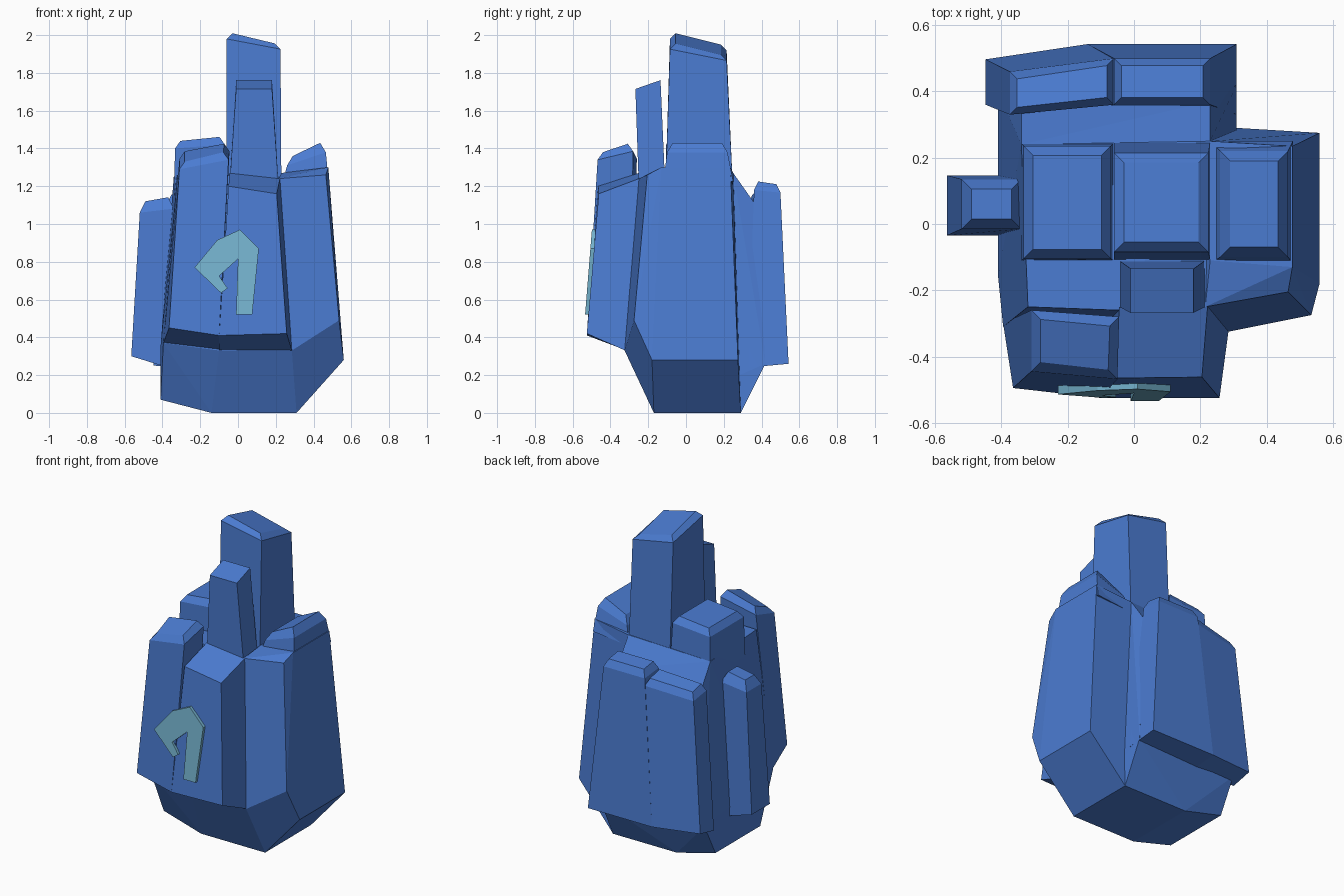
import bpy, bmesh, math
from mathutils import Vector


def material(name, rgb):
    m = bpy.data.materials.new(name)
    m.diffuse_color = (*rgb, 1)
    return m


BLUE = material("blue_stone", (0.07, 0.20, 0.64))
TEAL = material("teal_inlay", (0.18, 0.46, 0.63))


def finish(name, bm, mat):
    bmesh.ops.recalc_face_normals(bm, faces=bm.faces)
    me = bpy.data.meshes.new(name)
    bm.to_mesh(me)
    bm.free()
    me.materials.append(mat)
    ob = bpy.data.objects.new(name, me)
    bpy.context.collection.objects.link(ob)
    return ob


def hull(name, pts):
    """Faceted convex stone through the given corners."""
    bm = bmesh.new()
    for p in pts:
        bm.verts.new(p)
    res = bmesh.ops.convex_hull(bm, input=bm.verts)
    junk = [g for g in res["geom_interior"] if isinstance(g, bmesh.types.BMVert)]
    bmesh.ops.delete(bm, geom=junk, context='VERTS')
    bmesh.ops.dissolve_limit(bm, angle_limit=math.radians(3), verts=bm.verts, edges=bm.edges)
    return finish(name, bm, BLUE)


def column(name, bottom, shoulder, inset=0.03, rise=0.04):
    """Four-sided tapered column; the cap is the shoulder ring pulled in and raised."""
    c = sum((Vector(p) for p in shoulder), Vector()) / 4
    cap = [(x + math.copysign(inset, c.x - x), y + math.copysign(inset, c.y - y), z + rise)
           for x, y, z in shoulder]
    bm = bmesh.new()
    rings = [[bm.verts.new(p) for p in r]
             for r in ([bottom, shoulder, cap] if inset else [bottom, shoulder])]
    for a, b in zip(rings, rings[1:]):
        for i in range(4):
            j = (i + 1) % 4
            bm.faces.new((a[i], a[j], b[j], b[i]))
    bm.faces.new(rings[0][::-1])
    bm.faces.new(rings[-1])
    return finish(name, bm, BLUE)


def rect(x0, x1, y0, y1, z, sx=0.0, sy=0.0):
    """Rectangle at height z on its first corner, sloping along x and y."""
    return [(x, y, z + sx * (x - x0) + sy * (y - y0))
            for x, y in ((x0, y0), (x1, y0), (x1, y1), (x0, y1))]


# Central mass, pointed at the foot
hull("core", [
    (0.31, -0.17, 0), (-0.14, -0.17, 0), (-0.41, -0.16, 0.07),
    (0.31, 0.29, 0), (-0.14, 0.29, 0), (-0.41, 0.29, 0.07),
    (0.285, -0.325, 0.33), (-0.10, -0.325, 0.33), (-0.395, -0.31, 0.37),
    (0.31, 0.42, 0.26), (-0.41, 0.40, 0.28), (-0.41, -0.16, 0.35),
    (0.22, -0.25, 1.24), (-0.05, -0.26, 1.26), (-0.32, -0.25, 1.26),
    (0.23, 0.25, 1.27), (-0.34, 0.24, 1.25), (0.23, 0.37, 1.10), (-0.34, 0.36, 1.06)])

# Right-hand flank and its raised cap
hull("right_flank", [
    (0.31, -0.17, 0), (0.31, 0.29, 0), (0.56, -0.18, 0.28), (0.56, 0.275, 0.28),
    (0.285, -0.325, 0.33), (0.535, -0.275, 0.49), (0.15, -0.1, 0.4), (0.15, 0.2, 0.4),
    (0.215, -0.25, 1.24), (0.465, -0.205, 1.26), (0.478, -0.13, 1.30),
    (0.23, -0.11, 1.27), (0.23, 0.25, 1.27), (0.478, 0.235, 1.30)])
column("right_cap", rect(0.23, 0.48, -0.12, 0.25, 1.20, 0.1),
       rect(0.26, 0.465, -0.10, 0.22, 1.31, 0.34), 0.03, 0.05)

# Front slab in two halves, the left one taller
column("front_slab_left",
       [(-0.365, -0.495, 0.45), (-0.10, -0.525, 0.41), (-0.10, -0.30, 0.33), (-0.395, -0.30, 0.37)],
       [(-0.31, -0.445, 1.29), (-0.05, -0.468, 1.34), (-0.045, -0.28, 1.385), (-0.31, -0.26, 1.345)],
       0.028, 0.04)
column("front_slab_right",
       [(-0.10, -0.525, 0.41), (0.258, -0.525, 0.42), (0.287, -0.31, 0.325), (-0.10, -0.30, 0.325)],
       [(-0.05, -0.465, 1.20), (0.205, -0.462, 1.16), (0.222, -0.25, 1.24), (-0.045, -0.25, 1.27)],
       0)

# Towers rising from the middle
column("main_tower", rect(-0.06, 0.23, -0.11, 0.25, 1.15),
       rect(-0.06, 0.225, -0.085, 0.215, 1.98, -0.19, -0.2), 0.03, 0.03)
column("front_tower", rect(-0.045, 0.215, -0.25, -0.11, 1.20),
       rect(-0.01, 0.18, -0.268, -0.135, 1.715, 0, 0.35), 0)
column("left_tower", rect(-0.34, -0.06, -0.11, 0.245, 1.15),
       rect(-0.333, -0.07, -0.105, 0.235, 1.40, 0.08), 0.028, 0.04)

# Small pillar on the left
column("left_pillar", rect(-0.565, -0.33, -0.035, 0.147, 0.30, -0.31),
       rect(-0.52, -0.34, -0.015, 0.135, 1.06, 0.12), 0.03, 0.06)

# Pair of slabs on the back
column("back_slab_right",
       [(-0.14, 0.33, 0.24), (0.31, 0.33, 0.24), (0.31, 0.543, 0.26), (-0.14, 0.543, 0.26)],
       rect(-0.06, 0.23, 0.36, 0.50, 1.18, 0, -0.1), 0.022, 0.045)
column("back_slab_left",
       [(-0.448, 0.36, 0.25), (-0.14, 0.33, 0.24), (-0.14, 0.543, 0.26), (-0.448, 0.497, 0.28)],
       [(-0.375, 0.33, 1.11), (-0.06, 0.36, 1.14), (-0.06, 0.50, 1.12), (-0.375, 0.46, 1.09)],
       0.022, 0.045)

# Hooked inlay lying on the sloping front face
outline = [(-0.23, 0.77), (-0.11, 0.915), (0.01, 0.97), (0.11, 0.87), (0.075, 0.52),
           (-0.01, 0.52), (0.0, 0.815), (-0.10, 0.725), (-0.055, 0.66), (-0.09, 0.635)]
bm = bmesh.new()
face = bm.faces.new([bm.verts.new((x, -0.543 + 0.08 * (z - 0.41), z)) for x, z in outline])
ext = bmesh.ops.extrude_face_region(bm, geom=[face], use_keep_orig=True)
bmesh.ops.translate(bm, vec=(0, 0.045, 0),
                    verts=[g for g in ext["geom"] if isinstance(g, bmesh.types.BMVert)])
finish("front_inlay", bm, TEAL)
